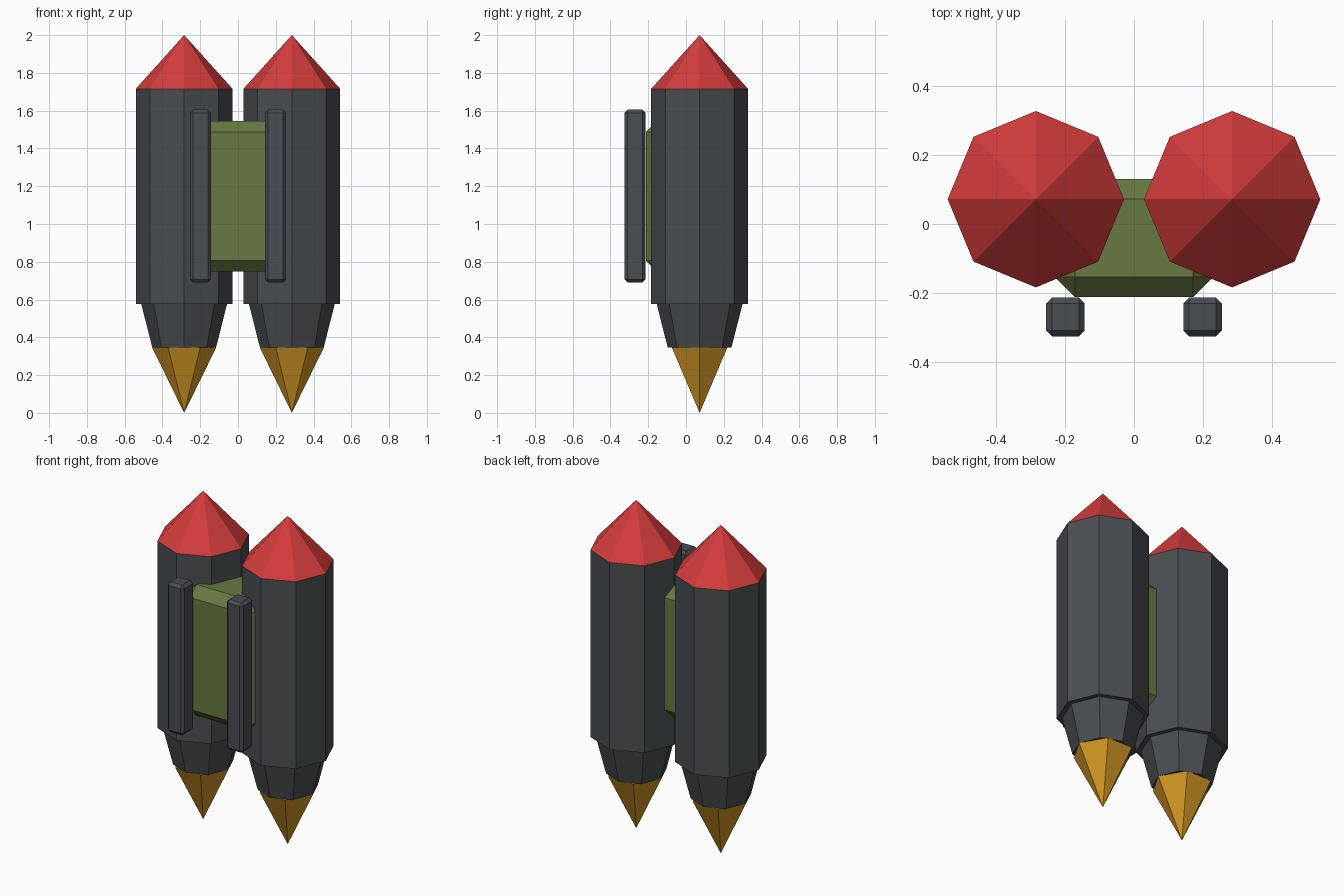
import bpy
import bmesh
from math import cos, sin, tau
from mathutils import Matrix, Vector

cube = bpy.data.objects.get("Cube")
if cube:
    bpy.data.objects.remove(cube, do_unlink=True)


def make_material(name, color):
    mat = bpy.data.materials.new(name)
    mat.use_nodes = True
    mat.diffuse_color = (*color, 1)
    mat.node_tree.nodes["Principled BSDF"].inputs["Base Color"].default_value = (*color, 1)
    return mat


dark_gray = make_material("dark gray", (0.068, 0.076, 0.082))
slate_gray = make_material("slate gray", (0.068, 0.074, 0.088))
olive_green = make_material("olive green", (0.135, 0.19, 0.052))
nose_red = make_material("nose red", (0.66, 0.045, 0.045))
flame_orange = make_material("flame orange", (0.65, 0.31, 0.018))


def add_object(name, bm, location, material):
    bmesh.ops.recalc_face_normals(bm, faces=bm.faces[:])
    mesh = bpy.data.meshes.new(name)
    bm.to_mesh(mesh)
    bm.free()
    mesh.materials.append(material)
    obj = bpy.data.objects.new(name, mesh)
    obj.location = location
    bpy.context.collection.objects.link(obj)
    return obj


def tapered(name, x, sides, z_low, r_low, z_high, r_high, material):
    """Closed prism, frustum or cone standing on the tank axis."""
    bm = bmesh.new()

    def ring(z, r):
        if r == 0:
            return [bm.verts.new((0, 0, z))]
        return [bm.verts.new((r * cos(tau * i / sides), r * sin(tau * i / sides), z))
                for i in range(sides)]

    low, high = ring(z_low, r_low), ring(z_high, r_high)
    for i in range(sides):
        j = (i + 1) % sides
        if len(low) == 1:
            bm.faces.new((low[0], high[j], high[i]))
        elif len(high) == 1:
            bm.faces.new((low[i], low[j], high[0]))
        else:
            bm.faces.new((low[i], low[j], high[j], high[i]))
    for cap in (low, high):
        if len(cap) > 1:
            bm.faces.new(cap)
    return add_object(name, bm, (x, 0.072, 0), material)


def beveled_box(name, low, high, bevel, material):
    """Box between two corners with flat chamfered edges."""
    low, high = Vector(low), Vector(high)
    bm = bmesh.new()
    bmesh.ops.create_cube(bm, size=1, matrix=Matrix.Diagonal((*(high - low), 1)))
    bmesh.ops.bevel(bm, geom=bm.edges[:], offset=bevel, segments=1, affect='EDGES')
    return add_object(name, bm, (low + high) / 2, material)


for side, s in (("left", 1), ("right", -1)):
    x = s * 0.285
    # Rocket tank: nose, body, nozzle and flame
    tapered(side + "_nose_cone", x, 8, 1.716, 0.256, 2.0, 0, nose_red)
    tapered(side + "_tank_body", x, 8, 0.576, 0.256, 1.716, 0.256, dark_gray)
    tapered(side + "_nozzle", x, 8, 0.347, 0.169, 0.576, 0.227, dark_gray)
    tapered(side + "_flame", x, 6, 0, 0, 0.347, 0.17, flame_orange)
    # Shoulder strap bar
    near, far = sorted((s * 0.143, s * 0.255))
    beveled_box(side + "_strap_bar", (near, -0.326, 0.69), (far, -0.214, 1.605),
                0.017, slate_gray)

# Pack joining the two tanks
beveled_box("center_pack", (-0.23, -0.212, 0.748), (0.23, 0.131, 1.546), 0.058, olive_green)
